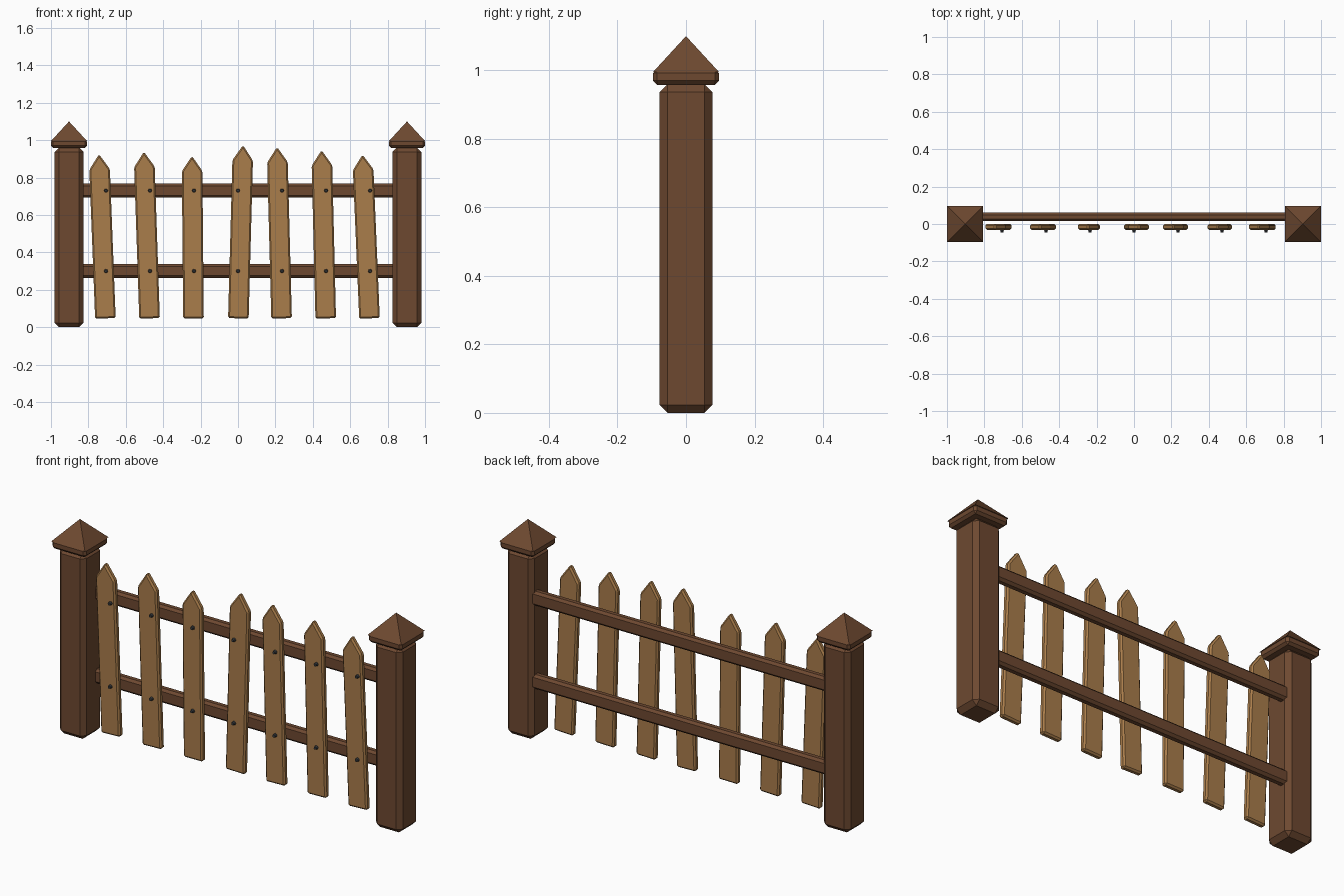
import bpy, bmesh, math
from mathutils import Matrix

if "Cube" in bpy.data.objects:
    bpy.data.objects.remove(bpy.data.objects["Cube"])


def material(name, rgb):
    m = bpy.data.materials.new(name)
    m.diffuse_color = (*rgb, 1)
    m.use_nodes = True
    m.node_tree.nodes["Principled BSDF"].inputs["Base Color"].default_value = m.diffuse_color
    return m


DARK = material("dark_brown_wood", (0.155, 0.066, 0.030))
LIGHT = material("tan_wood", (0.40, 0.205, 0.07))
METAL = material("dark_metal", (0.045, 0.05, 0.055))


def finish(name, bm, mat, bevel=0):
    bmesh.ops.recalc_face_normals(bm, faces=bm.faces)
    if bevel:
        bmesh.ops.bevel(bm, geom=bm.edges[:], offset=bevel, segments=1,
                        affect='EDGES', profile=0.5)
    me = bpy.data.meshes.new(name)
    bm.to_mesh(me)
    bm.free()
    me.materials.append(mat)
    ob = bpy.data.objects.new(name, me)
    bpy.context.collection.objects.link(ob)
    return ob


def box(name, lo, hi, mat, bevel):
    bm = bmesh.new()
    size = [b - a for a, b in zip(lo, hi)]
    mid = [(a + b) / 2 for a, b in zip(lo, hi)]
    bmesh.ops.create_cube(bm, size=1, matrix=Matrix.Translation(mid) @ Matrix.Diagonal((*size, 1)))
    return finish(name, bm, mat, bevel)


# Posts with slab and pyramid caps
for side, x in (("left", -0.9035), ("right", 0.9035)):
    h, c = 0.077, 0.0965
    box(side + "_post", (x - h, -h, 0), (x + h, h, 0.96), DARK, 0.023)
    box(side + "_cap_slab", (x - c, -c, 0.958), (x + c, c, 1.004), DARK, 0.012)
    bm = bmesh.new()
    bmesh.ops.create_cone(bm, cap_ends=True, segments=4, radius1=c * math.sqrt(2), radius2=0,
                          depth=0.105, matrix=Matrix.Translation((x, 0, 1.0475))
                          @ Matrix.Rotation(math.pi / 4, 4, 'Z'))
    finish(side + "_cap_pyramid", bm, DARK)

# Rails behind the pickets
for name, z in (("lower_rail", 0.30), ("upper_rail", 0.73)):
    box(name, (-0.85, 0.016, z - 0.037), (0.85, 0.061, z + 0.037), DARK, 0.012)

# Leaning pointed pickets: (foot x, tip x, tip z)
pickets = [(-0.709, -0.743, 0.922), (-0.473, -0.503, 0.935), (-0.238, -0.246, 0.912),
           (0.002, 0.027, 0.97), (0.233, 0.209, 0.96), (0.469, 0.447, 0.943),
           (0.703, 0.666, 0.92)]
W, FOOT = 0.055, 0.047
for i, (x0, x1, top) in enumerate(pickets):
    L = top - FOOT
    profile = [(-W, 0), (W, 0), (W, L - 0.078), (0, L + 0.003), (-W, L - 0.078)]
    bm = bmesh.new()
    face = bm.faces.new([bm.verts.new((px, -0.031, pz)) for px, pz in profile])
    ext = bmesh.ops.extrude_face_region(bm, geom=[face])
    bmesh.ops.translate(bm, vec=(0, 0.031, 0),
                        verts=[v for v in ext["geom"] if isinstance(v, bmesh.types.BMVert)])
    ob = finish(f"picket_{i + 1}", bm, LIGHT, 0.008)
    ob.location = (x0, 0, FOOT)
    ob.rotation_euler.y = math.atan2(x1 - x0, L)

    # Nail heads where the picket crosses each rail
    for j, z in enumerate((0.30, 0.73)):
        bm = bmesh.new()
        bmesh.ops.create_cone(bm, cap_ends=True, segments=8, radius1=0.011, radius2=0.007,
                              depth=0.018, matrix=Matrix.Translation(((i - 3) * 0.2353, -0.036, z))
                              @ Matrix.Rotation(math.pi / 2, 4, 'X'))
        finish(f"nail_{i + 1}_{j + 1}", bm, METAL)
